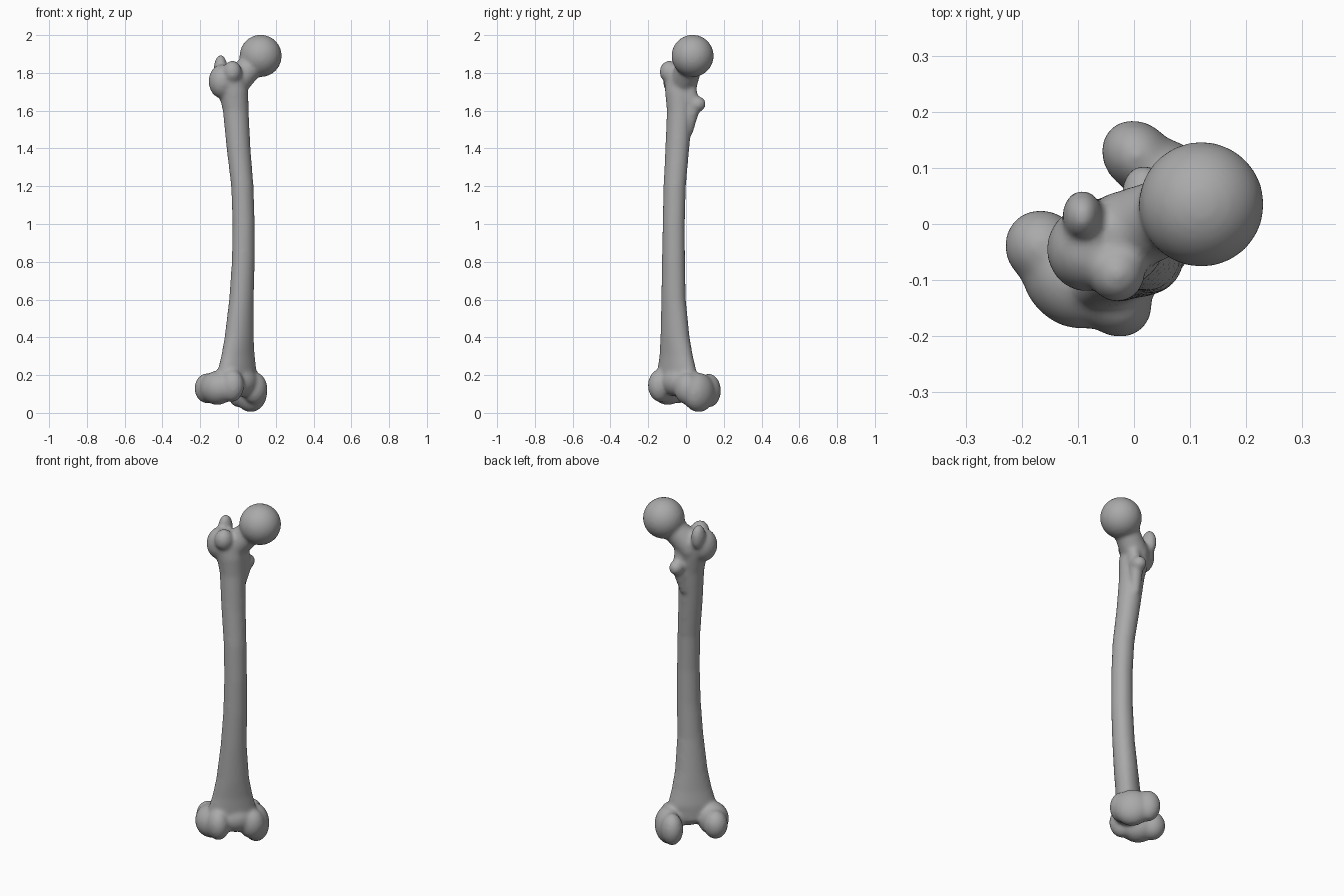
import bpy, bmesh, math
from mathutils import Matrix, Vector

if "Cube" in bpy.data.objects:
    bpy.data.objects.remove(bpy.data.objects["Cube"], do_unlink=True)

bone = bpy.data.materials.new("bone_grey")
bone.use_nodes = True
GREY = (0.4, 0.4, 0.4, 1)
bone.diffuse_color = GREY
bone.node_tree.nodes["Principled BSDF"].inputs["Base Color"].default_value = GREY

bm = bmesh.new()
R = math.sqrt(0.5)
ACROSS = Vector((R, R, 0))    # from outer to inner condyle
BACK = Vector((-R, R, 0))     # from knee front to knee back


def blob(center, radii, rot=None):
    """Closed ellipsoid."""
    m = Matrix.Translation(center) @ (rot or Matrix()) @ Matrix.Diagonal((*radii, 1))
    bmesh.ops.create_uvsphere(bm, u_segments=32, v_segments=20, radius=1, matrix=m)


def knee_blob(s, t, z, rs, rt, rz):
    """Ellipsoid placed along the turned knee axes."""
    blob(ACROSS * s + BACK * t + Vector((0, 0, z)), (rs, rt, rz),
         Matrix.Rotation(math.pi / 4, 4, 'Z'))


def loft(rings, n=32):
    """Closed tube through turned elliptical rings."""
    loops = []
    for z, cx, cy, rs, rt in rings:
        c = Vector((cx, cy, z))
        loops.append([bm.verts.new(c + ACROSS * rs * math.cos(a) + BACK * rt * math.sin(a))
                      for a in (math.tau * i / n for i in range(n))])
    for a, b in zip(loops, loops[1:]):
        for i in range(n):
            j = (i + 1) % n
            bm.faces.new((a[i], a[j], b[j], b[i]))
    bm.faces.new(loops[0][::-1])
    bm.faces.new(loops[-1])


def limb(start, end, r1, r2):
    """Tapered cylinder between two points."""
    a, b = Vector(start), Vector(end)
    m = Matrix.Translation((a + b) / 2) @ (b - a).to_track_quat('Z', 'Y').to_matrix().to_4x4()
    bmesh.ops.create_cone(bm, cap_ends=True, segments=32, radius1=r1, radius2=r2,
                          depth=(b - a).length, matrix=m)


# Shaft, flaring at both ends
loft([(.13, -.01, -.05, .11, .07),
      (.22, -.005, -.048, .128, .072),
      (.3, .0, -.052, .107, .066),
      (.4, .006, -.058, .088, .065),
      (.6, .018, -.066, .07, .06),
      (.8, .028, -.066, .064, .058),
      (1.0, .03, -.065, .061, .057),
      (1.2, .023, -.06, .061, .058),
      (1.4, .003, -.046, .065, .062),
      (1.6, -.012, -.033, .069, .068),
      (1.7, -.025, -.032, .078, .08),
      (1.78, -.04, -.032, .085, .08),
      (1.81, -.04, -.032, .06, .06)])

# Head and neck
blob((.12, .035, 1.89), (.112, .112, .112))
limb((-.03, -.02, 1.73), (.1, .03, 1.87), .075, .066)
limb((-.06, -.03, 1.78), (.08, .02, 1.84), .05, .04)

# Greater trochanter: body, front bump, rear tip
blob((-.085, -.045, 1.755), (.071, .076, .09))
blob((-.03, -.088, 1.805), (.05, .052, .06))
blob((-.092, .015, 1.825), (.036, .046, .072))

# Lesser trochanter with a ridge to the neck
blob((.018, .06, 1.635), (.04, .046, .042))
limb((.015, .035, 1.6), (.02, .02, 1.74), .035, .035)
limb((.0, .01, 1.48), (.015, .035, 1.6), .025, .036)

# Inner condyle
knee_blob(.09, .08, .118, .06, .07, .09)
knee_blob(.095, .0, .108, .073, .1, .104)
knee_blob(.065, -.06, .13, .07, .064, .085)

# Outer condyle
knee_blob(-.145, .085, .13, .066, .07, .08)
knee_blob(-.145, .01, .132, .084, .1, .09)
knee_blob(-.12, -.07, .145, .062, .073, .088)

# Bridge between the condyles
knee_blob(-.02, -.04, .165, .1, .08, .08)

mesh = bpy.data.meshes.new("thigh_bone")
bm.to_mesh(mesh)
bm.free()
mesh.materials.append(bone)
obj = bpy.data.objects.new("thigh_bone", mesh)
bpy.context.collection.objects.link(obj)

# Fuse the parts into one skin and soften the joints
fuse = obj.modifiers.new("fuse", 'REMESH')
fuse.mode = 'VOXEL'
fuse.voxel_size = 0.009
fuse.use_smooth_shade = True
soften = obj.modifiers.new("soften", 'SMOOTH')
soften.factor = 0.5
soften.iterations = 14

bpy.context.view_layer.objects.active = obj
obj.select_set(True)
for name in ("fuse", "soften"):
    bpy.ops.object.modifier_apply(modifier=name)
bpy.ops.object.shade_smooth()
